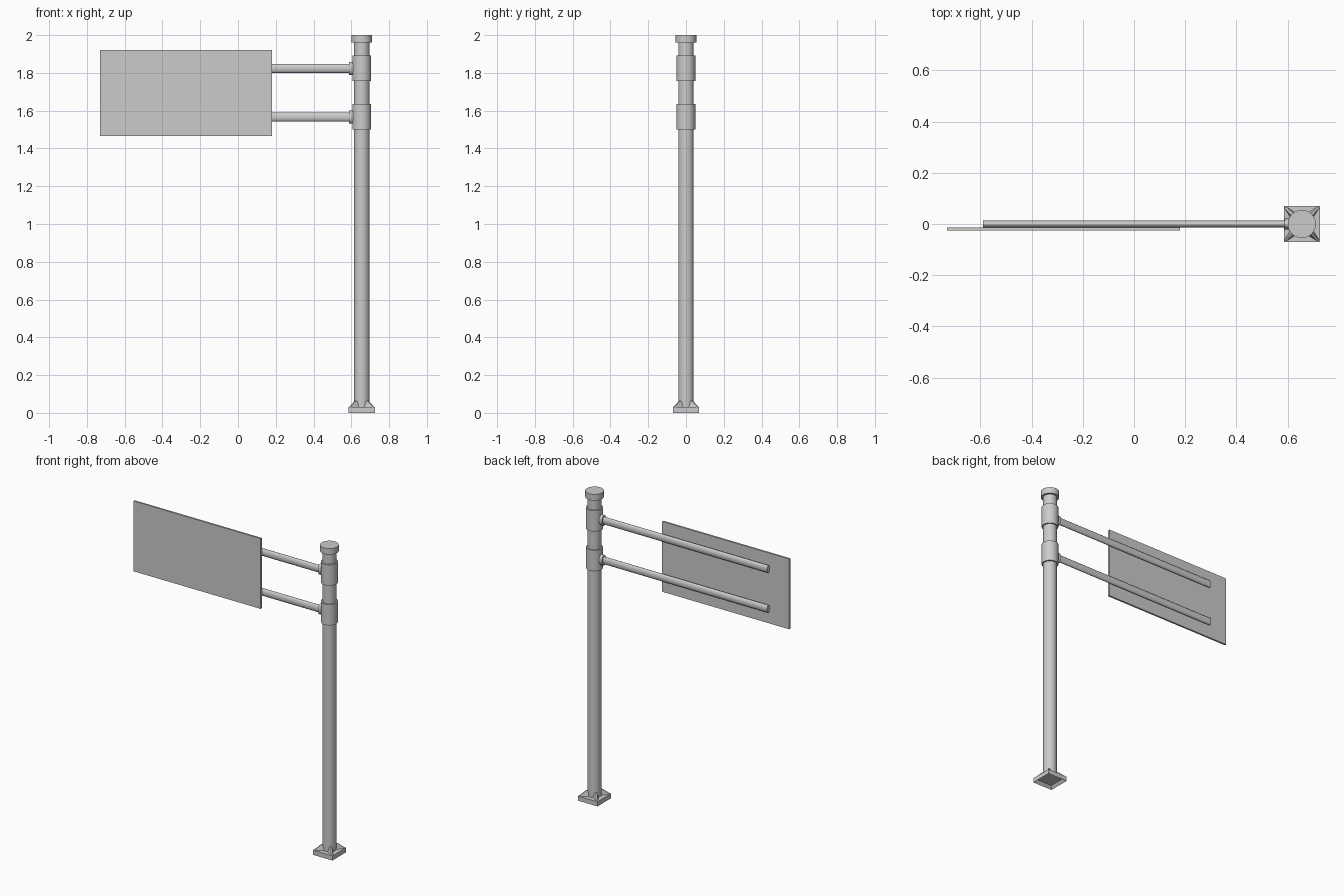
import bpy, bmesh, math
from mathutils import Matrix, Vector

cube = bpy.data.objects.get("Cube")
if cube:
    bpy.data.objects.remove(cube, do_unlink=True)

GREY = (0.6, 0.6, 0.6, 1)
metal = bpy.data.materials.new("grey metal")
metal.use_nodes = True
metal.diffuse_color = GREY
metal.node_tree.nodes["Principled BSDF"].inputs["Base Color"].default_value = GREY

POST_X = 0.655


def finish(name, bm, smooth=False):
    bmesh.ops.recalc_face_normals(bm, faces=bm.faces)
    mesh = bpy.data.meshes.new(name)
    bm.to_mesh(mesh)
    bm.free()
    mesh.materials.append(metal)
    ob = bpy.data.objects.new(name, mesh)
    bpy.context.collection.objects.link(ob)
    if smooth:
        bpy.ops.object.select_all(action='DESELECT')
        ob.select_set(True)
        bpy.context.view_layer.objects.active = ob
        bpy.ops.object.shade_smooth_by_angle(angle=math.radians(35))
    return ob


def upright(name, radius, z0, z1):
    bm = bmesh.new()
    bmesh.ops.create_cone(bm, cap_ends=True, segments=24, radius1=radius, radius2=radius,
                          depth=z1 - z0, matrix=Matrix.Translation((POST_X, 0, (z0 + z1) / 2)))
    return finish(name, bm, True)


def oval_bar(name, x0, x1, z, half_y, half_z):
    bm = bmesh.new()
    place = (Matrix.Translation(((x0 + x1) / 2, 0, z)) @ Matrix.Diagonal((1, half_y, half_z, 1))
             @ Matrix.Rotation(math.pi / 2, 4, 'Y'))
    bmesh.ops.create_cone(bm, cap_ends=True, segments=20, radius1=1, radius2=1,
                          depth=x1 - x0, matrix=place)
    return finish(name, bm, True)


# Post with its cap
upright("post", 0.041, 0.02, 1.97)
upright("post_cap", 0.055, 1.96, 2.0)

# Two collars, each carrying an oval arm
for label, z0, z1, z in (("lower", 1.5, 1.635, 1.566), ("upper", 1.757, 1.892, 1.824)):
    upright(label + "_collar", 0.05, z0, z1)
    oval_bar(label + "_arm_flange", 0.587, 0.63, z, 0.021, 0.034)
    oval_bar(label + "_arm", -0.59, 0.63, z, 0.0135, 0.024)

# Sign board on the front of the arms
bm = bmesh.new()
bmesh.ops.create_cube(bm, size=1, matrix=Matrix.Translation((-0.275, -0.0195, 1.694))
                      @ Matrix.Diagonal((0.91, 0.012, 0.455, 1)))
finish("sign_board", bm)

# Foot plate, hollow underneath
bm = bmesh.new()
bmesh.ops.create_cube(bm, size=1, matrix=Matrix.Translation((POST_X, 0, 0.015))
                      @ Matrix.Diagonal((0.14, 0.14, 0.03, 1)))
bm.normal_update()
bottom = [f for f in bm.faces if f.normal.z < -0.9]
bmesh.ops.inset_region(bm, faces=bottom, thickness=0.022)
bmesh.ops.translate(bm, verts=bottom[0].verts, vec=(0, 0, 0.018))
finish("foot_plate", bm)

# Ridged gussets from the plate corners up to the post
for i in range(4):
    bm = bmesh.new()
    turn = Matrix.Translation((POST_X, 0, 0)) @ Matrix.Rotation(math.radians(45 + 90 * i), 4, 'Z')
    inner = [(0.03, -0.019, 0.028), (0.03, 0.019, 0.028), (0.03, 0.006, 0.066), (0.03, -0.006, 0.066)]
    outer = [(0.094, -0.004, 0.028), (0.094, 0.004, 0.028), (0.05, 0.005, 0.062), (0.05, -0.005, 0.062)]
    for p in inner + outer:
        bm.verts.new(turn @ Vector(p))
    bmesh.ops.convex_hull(bm, input=bm.verts)
    finish("gusset_%d" % (i + 1), bm)
